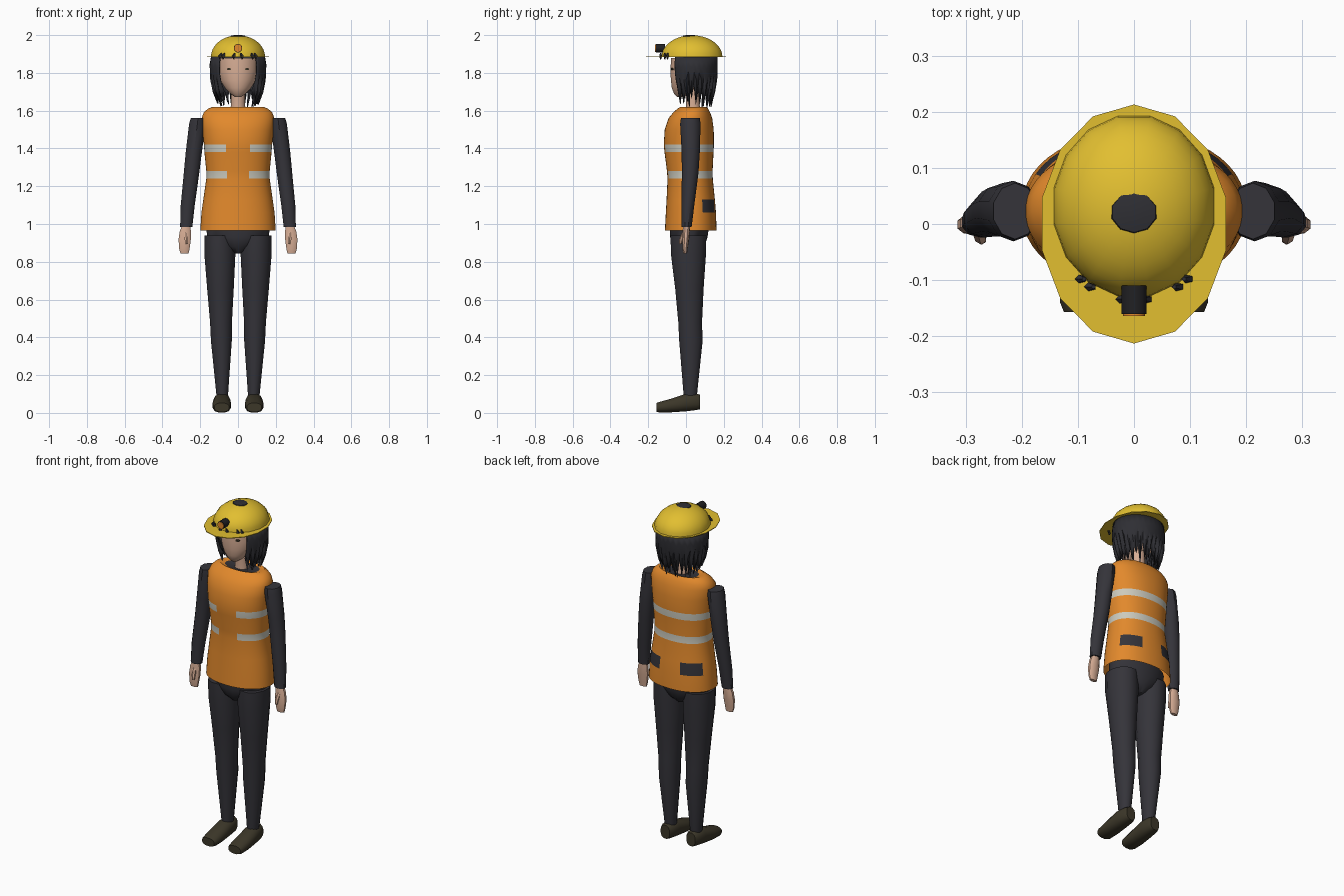
import bpy, math, random

random.seed(4)


def mat(name, rgb):
    m = bpy.data.materials.new(name)
    m.diffuse_color = (*rgb, 1)
    return m


ORANGE = mat("orange", (0.76, 0.25, 0.025))
SILVER = mat("silver", (0.60, 0.59, 0.51))
CLOTH = mat("dark_cloth", (0.035, 0.034, 0.042))
HAIR = mat("dark_hair", (0.028, 0.028, 0.034))
SKIN = mat("skin", (0.68, 0.42, 0.30))
YELLOW = mat("yellow", (0.76, 0.52, 0.03))
BOOT = mat("boot_brown", (0.045, 0.038, 0.022))
BLACK = mat("black", (0.015, 0.015, 0.017))


def make(name, verts, faces, mats, angle=40):
    me = bpy.data.meshes.new(name)
    me.from_pydata(verts, [], faces)
    for m in mats:
        me.materials.append(m)
    me.update()
    me.shade_smooth()
    me.set_sharp_from_angle(angle=math.radians(angle))
    ob = bpy.data.objects.new(name, me)
    bpy.context.collection.objects.link(ob)
    return ob


def loft(name, rings, n, mats, axis="z", caps=(True, True), power=1.0, angle=40):
    """Skin ellipses (x, y, z, r1, r2) stacked along z or y."""
    verts, faces = [], []
    for x, y, z, r1, r2 in rings:
        for i in range(n):
            a = 2 * math.pi * (i + 0.5) / n
            c, s = math.cos(a), math.sin(a)
            c = math.copysign(abs(c) ** power, c) * r1
            s = math.copysign(abs(s) ** power, s) * r2
            verts.append((x + c, y + s, z) if axis == "z" else (x + c, y, z + s))
    for k in range(len(rings) - 1):
        for i in range(n):
            j = (i + 1) % n
            f = (k * n + i, k * n + j, k * n + n + j, k * n + n + i)
            faces.append(f)
    if caps[0]:
        faces.append(tuple(reversed(range(n))))
    if caps[1]:
        faces.append(tuple(range((len(rings) - 1) * n, len(rings) * n)))
    # rings rising in z, or falling in y, give outward faces
    return make(name, verts, faces, mats, angle)


def upright(rows):
    """Rows (z, y, rx, ry) on the centre line."""
    return [(0, y, z, rx, ry) for z, y, rx, ry in rows]


# Safety vest, with stripes and rear pockets picked by position
vest = loft("safety_vest", upright([
    (0.965, 0.025, 0.200, 0.137), (1.06, 0.026, 0.194, 0.133),
    (1.13, 0.025, 0.184, 0.128), (1.24, 0.022, 0.168, 0.120),
    (1.28, 0.020, 0.168, 0.121), (1.38, 0.016, 0.178, 0.130),
    (1.42, 0.015, 0.181, 0.133), (1.50, 0.017, 0.189, 0.130),
    (1.56, 0.023, 0.193, 0.116), (1.59, 0.030, 0.182, 0.098),
    (1.61, 0.036, 0.160, 0.082), (1.62, 0.040, 0.135, 0.070),
    (1.612, 0.040, 0.105, 0.055)]), 48, [ORANGE, SILVER, CLOTH],
    caps=(False, True), power=0.92)
for p in vest.data.polygons:
    x, y, z = p.center
    stripe = 1.24 < z < 1.28 or 1.38 < z < 1.42
    if stripe and not (y < 0 and abs(x) < 0.065):
        p.material_index = 1
    if 1.06 < z < 1.13 and 0.06 < abs(x) < 0.172 and y > 0.07:
        p.material_index = 2
    if len(p.vertices) > 4:
        p.material_index = 2

# Hips closing the bottom of the vest
loft("hips", upright([(0.845, 0.012, 0.02, 0.05), (0.88, 0.014, 0.09, 0.085),
                      (0.93, 0.015, 0.165, 0.10), (1.0, 0.02, 0.172, 0.105)]),
     20, [CLOTH])

for side, s in (("left", -1), ("right", 1)):
    # Trouser leg
    loft(side + "_leg", [
        (s * 0.083, 0.022, 0.08, 0.031, 0.036), (s * 0.084, 0.023, 0.12, 0.034, 0.039),
        (s * 0.088, 0.026, 0.38, 0.057, 0.064), (s * 0.090, 0.022, 0.48, 0.060, 0.065),
        (s * 0.093, 0.018, 0.66, 0.073, 0.078), (s * 0.096, 0.013, 0.84, 0.085, 0.096),
        (s * 0.098, 0.013, 0.94, 0.083, 0.098)], 12, [CLOTH])
    # Boot
    loft(side + "_boot", [
        (s * 0.084, 0.075, 0.058, 0.030, 0.040), (s * 0.084, 0.055, 0.058, 0.041, 0.044),
        (s * 0.085, 0.000, 0.055, 0.046, 0.048), (s * 0.086, -0.08, 0.039, 0.050, 0.037),
        (s * 0.086, -0.14, 0.030, 0.047, 0.029), (s * 0.086, -0.157, 0.029, 0.040, 0.024)],
        12, [BOOT], axis="y", power=0.85)
    # Sleeve
    loft(side + "_sleeve", [
        (s * 0.274, 0.003, 0.985, 0.034, 0.027), (s * 0.266, 0.010, 1.10, 0.039, 0.034),
        (s * 0.246, 0.022, 1.27, 0.043, 0.044), (s * 0.234, 0.025, 1.38, 0.045, 0.048),
        (s * 0.215, 0.023, 1.53, 0.046, 0.054), (s * 0.212, 0.023, 1.56, 0.040, 0.050)],
        10, [CLOTH])
    # Hand and thumb
    loft(side + "_hand", [
        (s * 0.283, -0.004, 0.843, 0.022, 0.010), (s * 0.284, -0.005, 0.87, 0.029, 0.014),
        (s * 0.282, -0.001, 0.92, 0.034, 0.018), (s * 0.279, 0.001, 0.96, 0.031, 0.019),
        (s * 0.275, 0.003, 0.99, 0.023, 0.019)], 10, [SKIN], power=0.8)
    loft(side + "_thumb", [
        (s * 0.272, -0.030, 0.893, 0.007, 0.007), (s * 0.273, -0.026, 0.92, 0.011, 0.010),
        (s * 0.277, -0.012, 0.955, 0.012, 0.010)], 6, [SKIN])
    # Eye
    loft(side + "_eye", [
        (s * 0.048, -0.065, 1.82, 0.011, 0.006), (s * 0.048, -0.079, 1.82, 0.011, 0.006)],
        8, [BOOT], axis="y")
    # Hair tufts poking out at the helmet edge
    for i, (x, y) in enumerate(((0.078, -0.112), (0.095, -0.098), (0.022, -0.134))):
        loft(f"{side}_tuft_{i}", [
            (s * x, y, 1.872, 0.003, 0.003), (s * x, y, 1.89, 0.011, 0.008),
            (s * (x - 0.006), y, 1.905, 0.004, 0.004)], 5, [HAIR])

# Neck and head
loft("neck", upright([(1.58, 0.04, 0.044, 0.042), (1.64, 0.036, 0.038, 0.036),
                      (1.73, 0.03, 0.040, 0.040)]), 12, [SKIN])
loft("head", upright([
    (1.672, -0.030, 0.016, 0.016), (1.69, -0.022, 0.042, 0.042),
    (1.72, -0.006, 0.070, 0.070), (1.76, 0.014, 0.095, 0.095),
    (1.81, 0.026, 0.109, 0.110), (1.88, 0.030, 0.112, 0.110)]), 20, [SKIN])

# Hair shell, open at the face, with ragged ends
ROWS = [(0.0, 0.140, 0.126), (0.25, 0.147, 0.128), (0.5, 0.145, 0.126),
        (0.75, 0.132, 0.116), (1.0, 0.108, 0.100)]
N = 44
verts, faces = [], []
for i in range(N + 1):
    a = math.radians(42) + math.radians(276) * i / N
    back = (1 - math.cos(a)) / 2
    low = (1.655 - 0.02 * back) if i % 2 else (1.72 - 0.01 * back)
    low += random.uniform(-0.02, 0.025)
    for t, rx, ry in ROWS:
        verts.append((rx * math.sin(a), 0.037 - ry * math.cos(a), 1.885 + (low - 1.885) * t))
R = len(ROWS)
for i in range(N):
    for k in range(R - 1):
        faces.append((i * R + k, i * R + k + 1, (i + 1) * R + k + 1, (i + 1) * R + k))
hair = make("hair", verts, faces, [HAIR])
sol = hair.modifiers.new("thickness", "SOLIDIFY")
sol.thickness, sol.offset = 0.006, 0

# Loose strands at the sides and nape
for i in range(10):
    a = math.radians(75 + 210 * i / 9)
    x, y = math.sin(a), -math.cos(a)
    z = random.uniform(1.61, 1.65)
    loft(f"strand_{i}", [
        (0.085 * x, 0.04 + 0.085 * y, z, 0.002, 0.002),
        (0.108 * x, 0.04 + 0.102 * y, 1.70, 0.011, 0.010),
        (0.128 * x, 0.04 + 0.112 * y, 1.77, 0.010, 0.010)], 5, [HAIR])

# Helmet dome, flat brim, and the hair showing through the crown
dome = []
for i in range(10):
    t = math.radians(88) * i / 9
    dome.append((1.885 + 0.114 * math.sin(t), 0.032, 0.146 * math.cos(t), 0.164 * math.cos(t)))
loft("helmet_dome", upright(dome), 16, [YELLOW], caps=(False, True))
loft("helmet_brim", upright([(1.883, 0, 0.168, 0.213), (1.887, 0, 0.168, 0.213)]),
     14, [YELLOW])
loft("crown_patch", upright([(1.985, 0.021, 0.046, 0.041), (1.997, 0.021, 0.040, 0.036),
                             (2.0, 0.023, 0.022, 0.020)]), 10, [HAIR])

# Head lamp
loft("head_lamp", [(0, -0.11, 1.931, 0.023, 0.023), (0, -0.160, 1.931, 0.023, 0.023)],
     12, [BLACK], axis="y")
loft("lamp_lens", [(0, -0.158, 1.931, 0.020, 0.020), (0, -0.164, 1.931, 0.020, 0.020)],
     12, [ORANGE], axis="y")
